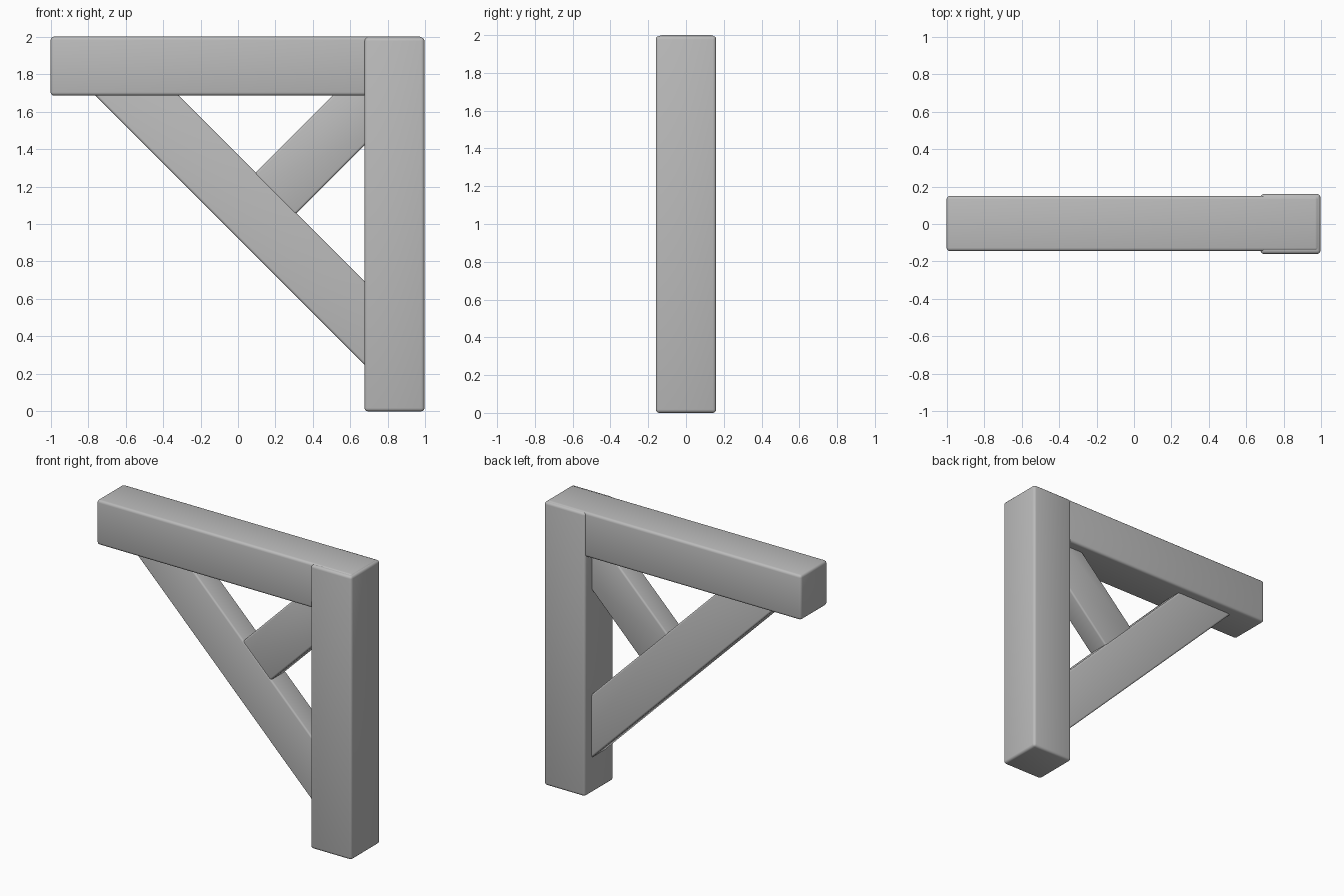
import bpy
import bmesh
import math

cube = bpy.data.objects.get("Cube")
if cube:
    bpy.data.objects.remove(cube, do_unlink=True)

# One plain grey for all the timber
grey = bpy.data.materials.new("timber grey")
grey.use_nodes = True
colour = (0.5, 0.5, 0.5, 1)
grey.diffuse_color = colour
grey.node_tree.nodes["Principled BSDF"].inputs["Base Color"].default_value = colour


def timber(name, outline, front, back, bevel=0.018):
    """Extrude an outline in the xz plane from front to back, with worn edges."""
    bm = bmesh.new()
    face = bm.faces.new([bm.verts.new((x, front, z)) for x, z in outline])
    grown = bmesh.ops.extrude_face_region(bm, geom=[face])["geom"]
    moved = [v for v in grown if isinstance(v, bmesh.types.BMVert)]
    bmesh.ops.translate(bm, verts=moved, vec=(0, back - front, 0))
    bmesh.ops.recalc_face_normals(bm, faces=bm.faces)
    bmesh.ops.bevel(bm, geom=bm.edges[:], offset=bevel, segments=3,
                    profile=0.5, affect='EDGES')
    mesh = bpy.data.meshes.new(name)
    bm.to_mesh(mesh)
    bm.free()
    mesh.materials.append(grey)
    obj = bpy.data.objects.new(name, mesh)
    bpy.context.collection.objects.link(obj)
    bpy.ops.object.select_all(action='DESELECT')
    obj.select_set(True)
    bpy.context.view_layer.objects.active = obj
    bpy.ops.object.shade_smooth_by_angle(angle=math.radians(40))
    return obj


def box(x0, x1, z0, z1):
    return [(x0, z0), (x1, z0), (x1, z1), (x0, z1)]


# Upright post and the top beam let into it
timber("post", box(0.675, 0.995, 0, 1.995), -0.16, 0.16)
timber("top_beam", box(-1, 0.985, 1.685, 2), -0.145, 0.15)

# Long diagonal brace, its ends buried in the beam and the post
low, high = 0.925, 1.37
beam_z, post_x = 1.75, 0.74
timber("long_brace", [(low - beam_z, beam_z), (post_x, low - post_x),
                      (post_x, high - post_x), (high - beam_z, beam_z)],
       -0.08, 0.085, 0.012)

# Short strut from the brace up into the corner
low, high = 0.745, 1.18
corner = 1.1
mid = 1.15
timber("short_strut", [((mid - low) / 2, (mid + low) / 2),
                       (post_x, post_x + low), (post_x, beam_z),
                       (beam_z - high, beam_z),
                       ((mid - high) / 2, (mid + high) / 2)],
       -0.076, 0.08, 0.012)
